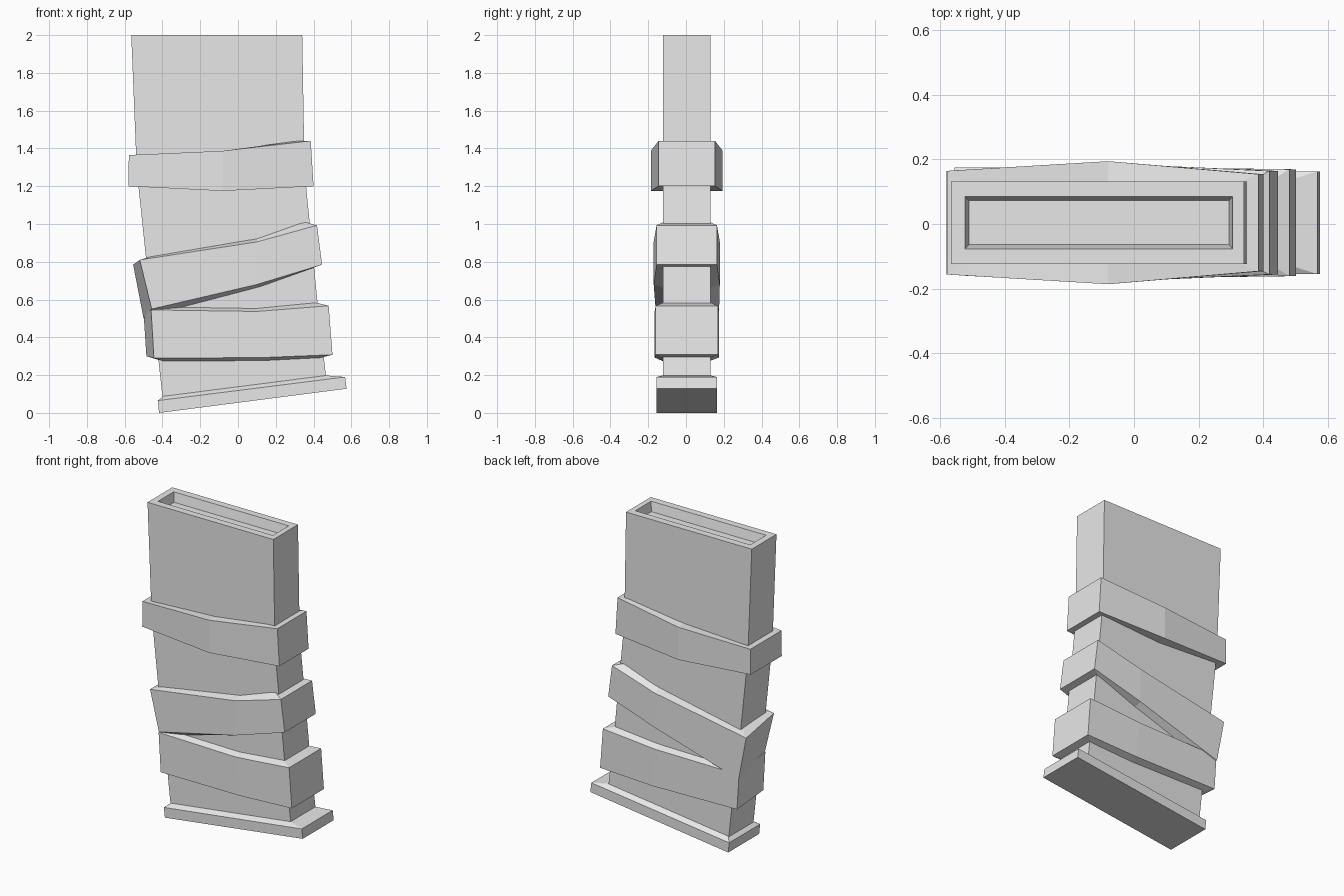
import bpy
import bmesh

cube = bpy.data.objects.get("Cube")
if cube:
    bpy.data.objects.remove(cube, do_unlink=True)

grey = bpy.data.materials.new("light_grey")
grey.use_nodes = True
COLOUR = (0.8, 0.8, 0.8, 1)
grey.diffuse_color = COLOUR
grey.node_tree.nodes["Principled BSDF"].inputs["Base Color"].default_value = COLOUR

Y0 = 0.004      # shared centre line of the wrapped body
HALF = 0.127    # half thickness of the body


def loft(name, rings):
    """Skin a list of matching closed rings and cap both ends with quads."""
    bm = bmesh.new()
    loops = [[bm.verts.new(p) for p in ring] for ring in rings]
    n = len(rings[0])
    for a, b in zip(loops, loops[1:]):
        for i in range(n):
            j = (i + 1) % n
            bm.faces.new((a[i], a[j], b[j], b[i]))
    for loop in (loops[0], loops[-1]):
        for i in range(n // 2 - 1):
            bm.faces.new((loop[i], loop[i + 1], loop[n - 2 - i], loop[n - 1 - i]))
    bmesh.ops.recalc_face_normals(bm, faces=bm.faces)
    mesh = bpy.data.meshes.new(name)
    bm.to_mesh(mesh)
    bm.free()
    mesh.materials.append(grey)
    obj = bpy.data.objects.new(name, mesh)
    bpy.context.collection.objects.link(obj)
    return obj


def section(left, right, half):
    """Four-cornered ring spanning two (x, z) points."""
    (xl, zl), (xr, zr) = left, right
    return [(xl, Y0 - half, zl), (xr, Y0 - half, zr),
            (xr, Y0 + half, zr), (xl, Y0 + half, zl)]


def strap(name, front, back_left=None, rise=0.0):
    """Wrap from front stations (bottom x, z, top x, z, half width)."""
    left, middle, right = front
    stations = [(s, -1) for s in front]
    stations += [(right, 1), (middle, 1), (back_left or left, 1)]
    bottom = [(s[0], Y0 + side * s[4], s[1]) for s, side in stations]
    top = [(s[2], Y0 + side * s[4], s[3]) for s, side in stations]

    # Sloped lips that run inward until they sink into the body
    def lip(ring, dz):
        shift = (0.06, 0, -0.07, -0.07, 0, 0.06)
        return [(x + dx, Y0 + (HALF - 0.005) * (1 if y > Y0 else -1), z + dz)
                for (x, y, z), dx in zip(ring, shift)]

    return loft(name, [lip(bottom, -rise), bottom, top, lip(top, rise)])


# Curved body, with a shallow tapered recess in its open top
outline = [((-0.395, 0.04), (0.47, 0.16)),
           ((-0.445, 0.50), (0.425, 0.54)),
           ((-0.485, 0.80), (0.40, 0.80)),
           ((-0.525, 1.18), (0.362, 1.18)),
           ((-0.54, 1.38), (0.35, 1.42)),
           ((-0.565, 2.0), (0.34, 2.0))]
body_rings = [section(l, r, HALF) for l, r in outline]
body_rings.append(section((-0.522, 2.0), (0.305, 2.0), 0.081))
body_rings.append(section((-0.51, 1.94), (0.294, 1.94), 0.068))
loft("body", body_rings)

# Tilted floor plate with a gently sloped upper face
loft("floor_plate", [
    section((-0.418, 0.0), (0.575, 0.128), 0.159),
    section((-0.425, 0.065), (0.567, 0.19), 0.159),
    section((-0.395, 0.088), (0.467, 0.198), HALF)])

# Wraps around the body, from the top down
strap("upper_wrap", [(-0.58, 1.2, -0.578, 1.365, 0.16),
                     (-0.08, 1.175, -0.08, 1.387, 0.19),
                     (0.40, 1.2, 0.385, 1.44, 0.15)])

strap("diagonal_wrap", [(-0.457, 0.55, -0.52, 0.81, 0.165),
                        (0.10, 0.68, 0.10, 0.905, 0.175),
                        (0.445, 0.785, 0.418, 0.993, 0.16)],
      back_left=(-0.50, 0.50, -0.555, 0.785, 0.17), rise=0.018)

strap("lower_wrap", [(-0.445, 0.29, -0.46, 0.545, 0.163),
                     (0.13, 0.293, 0.10, 0.537, 0.17),
                     (0.50, 0.308, 0.48, 0.567, 0.165)],
      back_left=(-0.485, 0.30, -0.50, 0.53, 0.165), rise=0.018)
